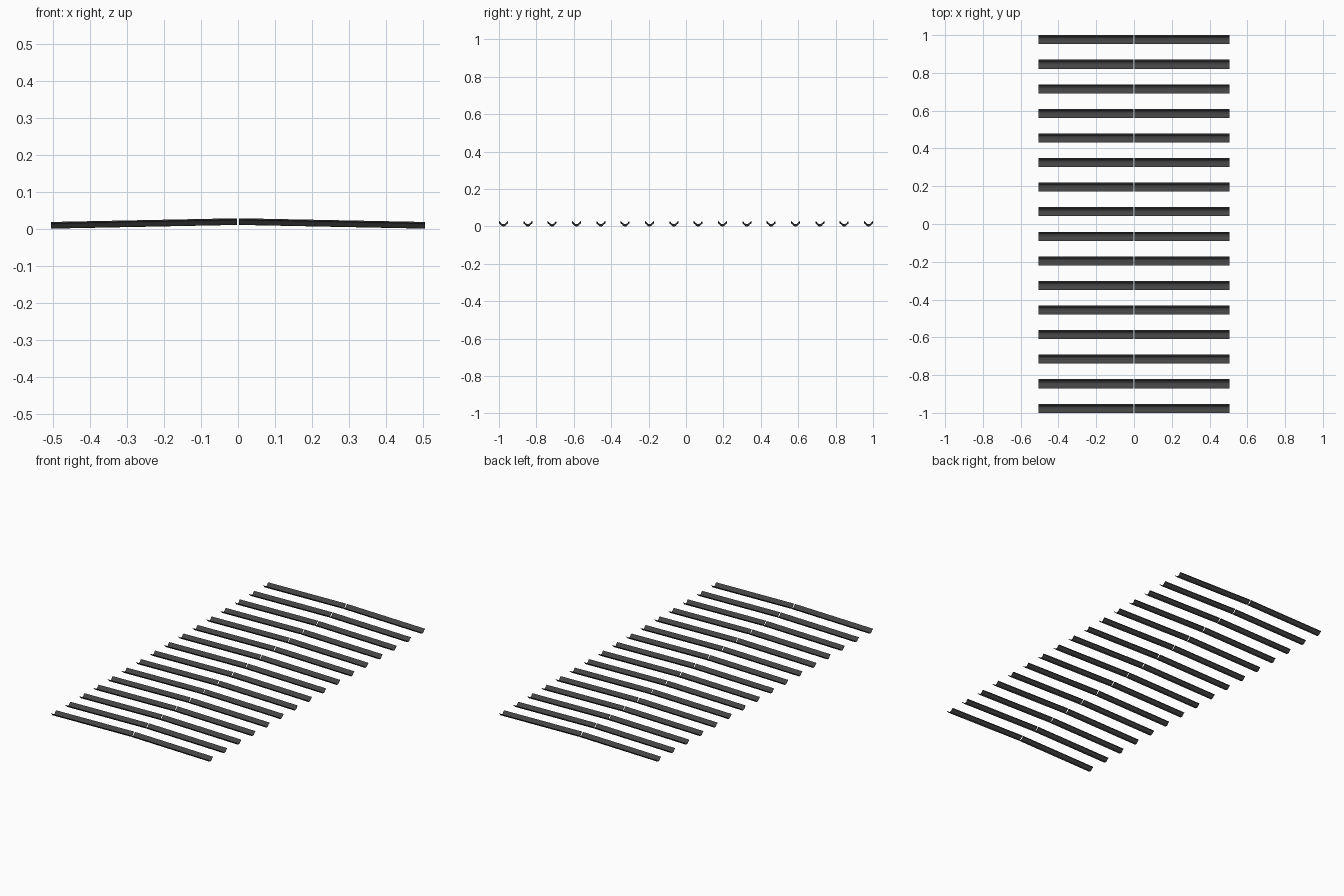
import bpy, bmesh, math

if "Cube" in bpy.data.objects:
    bpy.data.objects.remove(bpy.data.objects["Cube"])

ROWS, HALF_W = 16, 0.024
X_IN, X_OUT, RISE, T = 0.003, 0.505, 0.010, 0.003

mat = bpy.data.materials.new("dark_grey")
mat.diffuse_color = (0.06, 0.06, 0.06, 1)
mat.use_nodes = True
mat.node_tree.nodes["Principled BSDF"].inputs["Base Color"].default_value = mat.diffuse_color

# Shallow trough cross-section (y, z), upper line then lower line
top = [(-HALF_W, 0.018), (-0.019, 0.0155), (-0.011, 0.0055), (-0.005, T),
       (0.005, T), (0.011, 0.0055), (0.019, 0.0155), (HALF_W, 0.018)]
low = [(-HALF_W, 0.015), (-0.0175, 0.0115), (-0.010, 0.002), (-0.005, 0),
       (0.005, 0), (0.010, 0.002), (0.0175, 0.0115), (HALF_W, 0.015)]


def slat(name, side, y0):
    bm = bmesh.new()
    rings = []
    for x, dz in ((X_IN, RISE), (X_OUT, 0)):
        rings.append([[bm.verts.new((side * x, y0 + y, z + dz)) for y, z in line]
                      for line in (top, low)])
    (ta, la), (tb, lb) = rings
    n = len(top)
    for i in range(n - 1):
        bm.faces.new((ta[i], ta[i + 1], tb[i + 1], tb[i]))
        bm.faces.new((la[i], lb[i], lb[i + 1], la[i + 1]))
        for t, l in rings:
            bm.faces.new((t[i], l[i], l[i + 1], t[i + 1]))
    for i in (0, n - 1):
        bm.faces.new((ta[i], tb[i], lb[i], la[i]))
    bmesh.ops.recalc_face_normals(bm, faces=bm.faces)
    me = bpy.data.meshes.new(name)
    bm.to_mesh(me)
    bm.free()
    me.materials.append(mat)
    bpy.context.collection.objects.link(bpy.data.objects.new(name, me))


# Two mirrored slats per row, sloping down from the centre
for r in range(ROWS):
    y0 = -1 + HALF_W + r * (2 - 2 * HALF_W) / (ROWS - 1)
    slat(f"left_slat_{r + 1}", -1, y0)
    slat(f"right_slat_{r + 1}", 1, y0)
